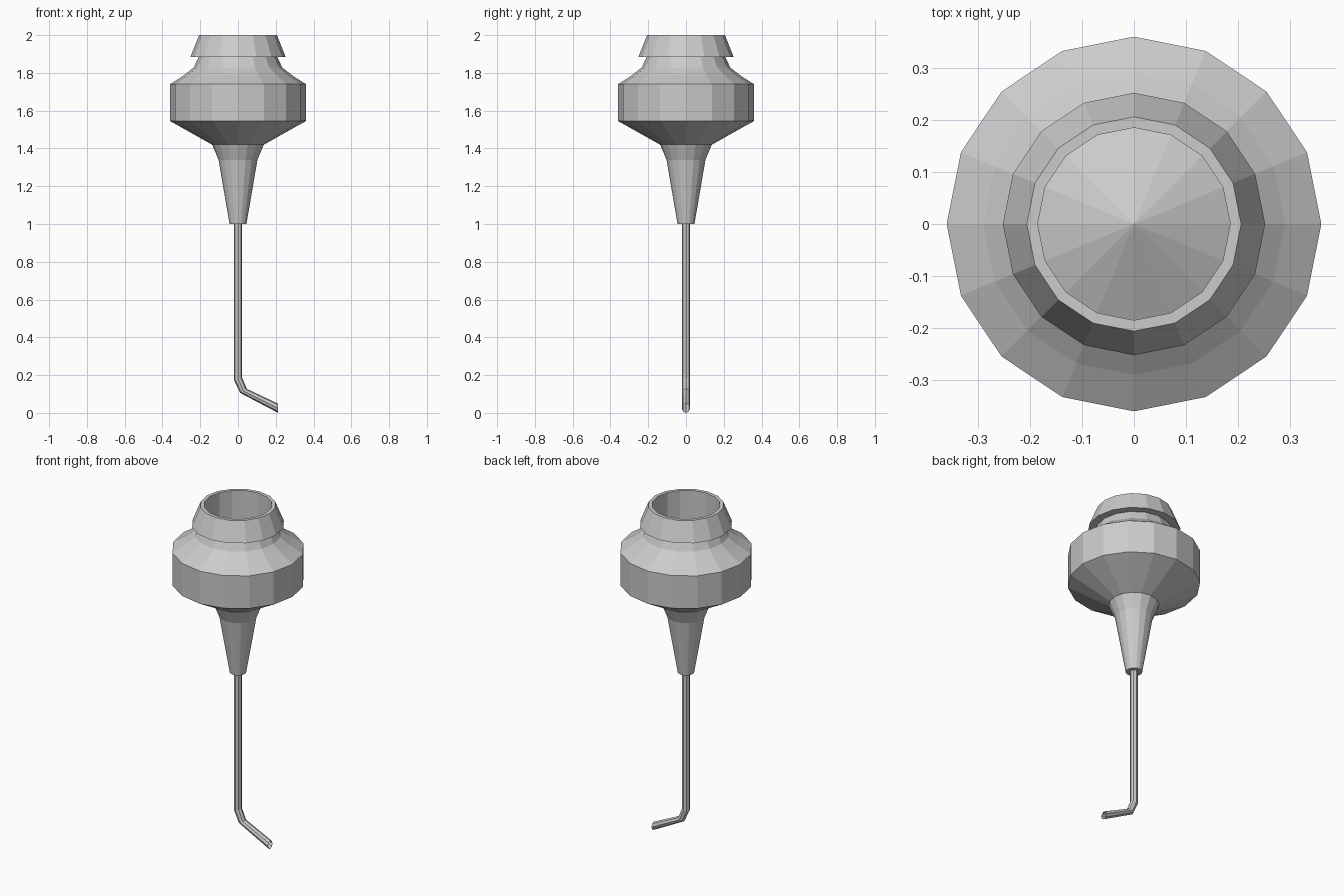
import bpy, bmesh
from math import cos, sin, pi

if "Cube" in bpy.data.objects:
    bpy.data.objects.remove(bpy.data.objects["Cube"])


def skin(name, rings, apex=None):
    """Bridge successive rings of points; optionally close the last ring to an apex."""
    bm = bmesh.new()
    loops = [[bm.verts.new(p) for p in ring] for ring in rings]
    n = len(loops[0])
    for a, b in zip(loops, loops[1:]):
        for i in range(n):
            j = (i + 1) % n
            bm.faces.new((a[i], a[j], b[j], b[i]))
    if apex:
        tip = bm.verts.new(apex)
        for i in range(n):
            bm.faces.new((loops[-1][i], loops[-1][(i + 1) % n], tip))
    mesh = bpy.data.meshes.new(name)
    bm.to_mesh(mesh)
    bm.free()
    obj = bpy.data.objects.new(name, mesh)
    bpy.context.collection.objects.link(obj)
    return obj


def circle(r, z, n=16):
    return [(r * cos(2 * pi * i / n), r * sin(2 * pi * i / n), z) for i in range(n)]


# hub: tapered nozzle, wide grip, neck, flared collar and open socket
profile = [(0.022, 1.0), (0.045, 1.0), (0.103, 1.34), (0.137, 1.42),
           (0.36, 1.545), (0.36, 1.74), (0.29, 1.785), (0.235, 1.828),
           (0.207, 1.885), (0.252, 1.885), (0.206, 2.0), (0.185, 2.0),
           (0.185, 1.7)]
skin("hub", [circle(r, z) for r, z in profile], apex=(0, 0, 1.79))


# needle: thin tube with a mitred bend; each station is its left and right edge in xz
stations = [((-0.022, 1.02), (0.022, 1.02)),
            ((-0.022, 0.175), (0.022, 0.187)),
            ((0.011, 0.106), (0.047, 0.127)),
            ((0.213, 0.0), (0.213, 0.049))]
SIDES = 8
rings = []
for (x0, z0), (x1, z1) in stations:
    ring = []
    for i in range(SIDES):
        a = 2 * pi * i / SIDES
        t = (1 + cos(a)) / 2
        ring.append((x0 + (x1 - x0) * t, 0.022 * sin(a), z0 + (z1 - z0) * t))
    rings.append(ring)
rings.reverse()
skin("needle", rings)
